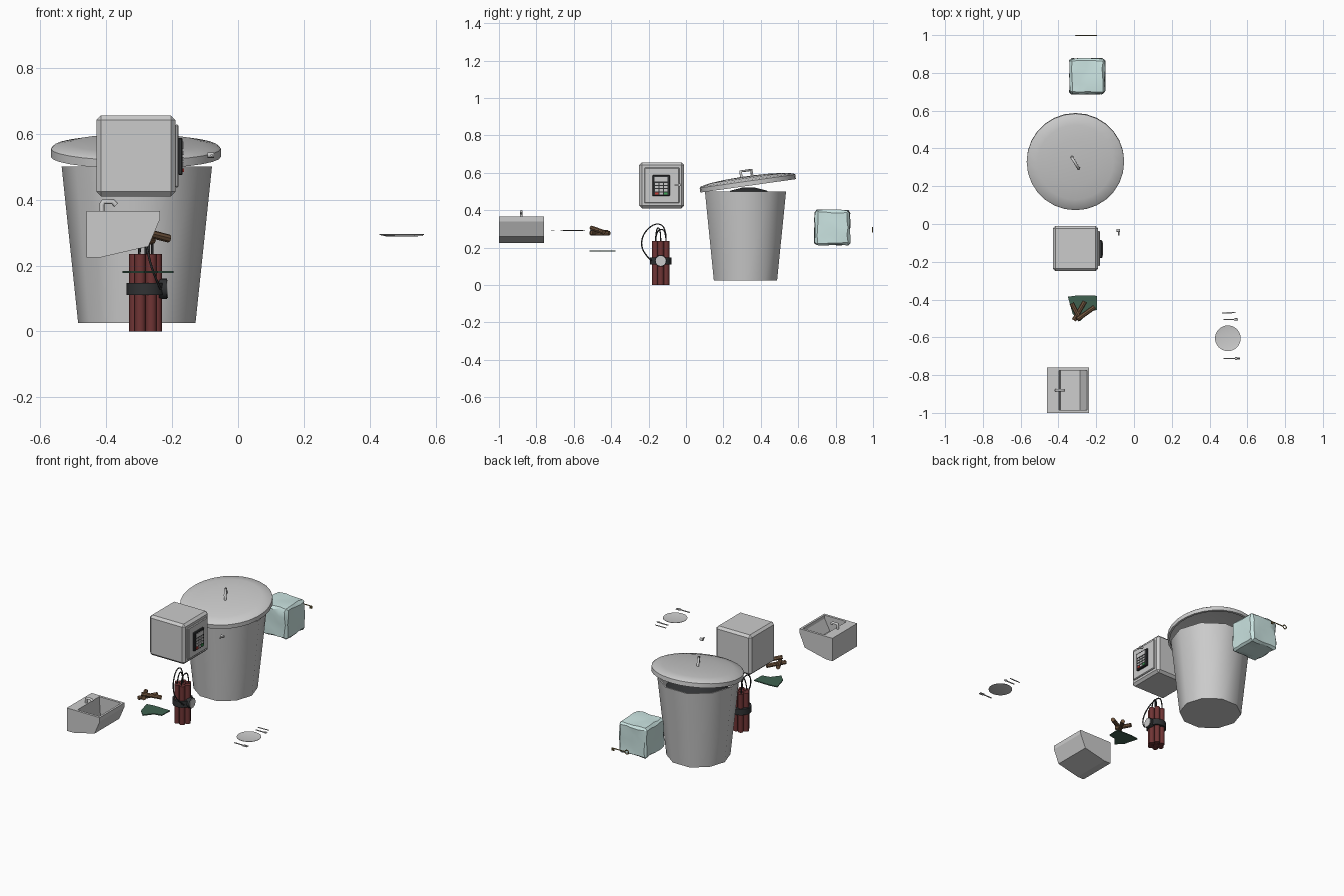
import bpy, bmesh, math, random
from mathutils import Vector, Matrix

if "Cube" in bpy.data.objects:
    bpy.data.objects.remove(bpy.data.objects["Cube"])

random.seed(4)


def material(name, r, g, b):
    m = bpy.data.materials.new(name)
    m.diffuse_color = (r, g, b, 1)
    m.use_nodes = True
    m.node_tree.nodes["Principled BSDF"].inputs["Base Color"].default_value = m.diffuse_color
    return m


RED = material("red paper", 0.16, 0.035, 0.035)
DARK = material("dark rubber", 0.03, 0.032, 0.034)
ICE = material("ice", 0.60, 0.78, 0.76)
WOOD = material("wood", 0.17, 0.095, 0.05)
CLOTH = material("green cloth", 0.05, 0.12, 0.08)
BRASS = material("brass", 0.25, 0.18, 0.06)
ALERT = material("red button", 0.6, 0.05, 0.04)
GO = material("green button", 0.05, 0.4, 0.1)


def finish(bm, name, mat=None, angle=None):
    bmesh.ops.recalc_face_normals(bm, faces=bm.faces)
    me = bpy.data.meshes.new(name)
    bm.to_mesh(me)
    bm.free()
    ob = bpy.data.objects.new(name, me)
    bpy.context.collection.objects.link(ob)
    if mat:
        me.materials.append(mat)
    if angle:
        bpy.ops.object.select_all(action='DESELECT')
        ob.select_set(True)
        bpy.context.view_layer.objects.active = ob
        bpy.ops.object.shade_smooth_by_angle(angle=math.radians(angle))
    return ob


def box(name, lo, hi, mat=None, bevel=0):
    lo, hi = Vector(lo), Vector(hi)
    bm = bmesh.new()
    bmesh.ops.create_cube(bm, size=1, matrix=Matrix.Translation((lo + hi) / 2) @ Matrix.Diagonal((*(hi - lo), 1)))
    if bevel:
        bmesh.ops.bevel(bm, geom=bm.edges[:], offset=bevel, segments=1, affect='EDGES')
    return finish(bm, name, mat)


def rod(name, a, b, r, n=12, mat=None, r2=None):
    a, b = Vector(a), Vector(b)
    d = b - a
    bm = bmesh.new()
    m = Matrix.Translation((a + b) / 2) @ d.to_track_quat('Z', 'Y').to_matrix().to_4x4()
    bmesh.ops.create_cone(bm, cap_ends=True, segments=n, radius1=r, radius2=r2 or r, depth=d.length, matrix=m)
    return finish(bm, name, mat, 40)


def lathe(name, profile, n, matrix, mat=None, angle=40):
    bm = bmesh.new()
    rings = [[bm.verts.new((r * math.cos(2 * math.pi * i / n), r * math.sin(2 * math.pi * i / n), z))
              for i in range(n)] for r, z in profile]
    for p, q in zip(rings, rings[1:]):
        for i in range(n):
            j = (i + 1) % n
            bm.faces.new((p[i], p[j], q[j], q[i]))
    bm.faces.new(rings[0])
    bm.faces.new(rings[-1])
    bm.transform(matrix)
    return finish(bm, name, mat, angle)


def slab(name, points, offset, mat=None):
    bm = bmesh.new()
    f = bm.faces.new([bm.verts.new(p) for p in points])
    ext = bmesh.ops.extrude_face_region(bm, geom=[f])
    bmesh.ops.translate(bm, vec=offset, verts=[v for v in ext['geom'] if isinstance(v, bmesh.types.BMVert)])
    if f.is_valid and not any(len(e.link_faces) == 1 for e in f.edges):
        pass
    elif not f.is_valid:
        bmesh.ops.holes_fill(bm, edges=bm.edges[:])
    return finish(bm, name, mat)


def tube(name, points, r, mat=None, res=4, kind='POLY', cyclic=False):
    cu = bpy.data.curves.new(name, 'CURVE')
    cu.dimensions = '3D'
    cu.bevel_depth, cu.bevel_resolution, cu.use_fill_caps = r, 1, True
    sp = cu.splines.new(kind)
    sp.points.add(len(points) - 1)
    for p, c in zip(sp.points, points):
        p.co = (*c, 1)
    sp.use_cyclic_u = cyclic
    if kind == 'NURBS':
        sp.use_endpoint_u, sp.order_u, sp.resolution_u = True, 3, res
    ob = bpy.data.objects.new(name, cu)
    bpy.context.collection.objects.link(ob)
    bpy.ops.object.select_all(action='DESELECT')
    ob.select_set(True)
    bpy.context.view_layer.objects.active = ob
    bpy.ops.object.convert(target='MESH')
    if mat:
        bpy.context.object.data.materials.append(mat)


# Rubbish bin: open ten-sided bucket, tilted lid with handle, dark bag inside
lathe("bin_body", [(.178, .025), (.228, .50), (.22, .50), (.172, .035)], 10, Matrix.Translation((-.307, .318, 0)))
lid = Matrix.Translation((-.31, .332, .53)) @ Matrix.Rotation(math.radians(8), 4, 'X')
lathe("bin_lid", [(.15, .028), (.245, .008), (.245, 0), (.258, 0), (.258, .025), (.25, .032),
                  (.2, .042), (.12, .049), (.03, .052)], 28, lid)
h = lid @ Matrix.Rotation(math.radians(-59), 4, 'Z')
tube("lid_handle", [h @ Vector(p) for p in ((-.034, 0, .045), (-.034, 0, .082), (.034, 0, .082), (.034, 0, .045))], .008)
lathe("bin_bag", [(.19, .40), (.17, .46), (.10, .505), (.03, .522)], 10,
      Matrix.Translation((-.307, .335, 0)), DARK)

# Safe: bevelled body, door, keypad
box("safe_body", (-.43, -.25, .41), (-.19, -.01, .655), None, .014)
box("safe_door", (-.192, -.222, .437), (-.18, -.036, .628), None, .004)
box("keypad", (-.182, -.18, .475), (-.168, -.086, .587), DARK, .003)
box("keypad_screen", (-.17, -.168, .553), (-.165, -.098, .577))
for row in range(4):
    for col in range(3):
        y, z = -.166 + col * .024, .484 + row * .017
        mat = {(0, 0): ALERT, (0, 2): GO}.get((row, col))
        box("keypad_button", (-.17, y, z), (-.164, y + .018, z + .011), mat)

# Loose handle floating in front of the safe
tube("safe_handle", [(-.08, -.062, .535), (-.08, -.03, .535)], .004)
rod("safe_handle_hub", (-.092, -.034, .535), (-.073, -.034, .535), .008, 10)

# Sink: extruded profile with a carved basin, plus tap
profile = [(-.46, .225), (-.415, .225), (-.272, .258), (-.237, .34), (-.237, .365), (-.46, .365)]
sink = slab("sink", [(x, -1, z) for x, z in profile], (0, .24, 0))
basin = [(-.40, .40), (-.25, .40), (-.25, .345), (-.285, .277), (-.39, .25)]
cutter = slab("basin_cutter", [(x, -.985, z) for x, z in basin], (0, .21, 0))
mod = sink.modifiers.new("basin", 'BOOLEAN')
mod.operation, mod.object, mod.solver = 'DIFFERENCE', cutter, 'EXACT'
bpy.ops.object.select_all(action='DESELECT')
sink.select_set(True)
bpy.context.view_layer.objects.active = sink
bpy.ops.object.modifier_apply(modifier=mod.name)
bpy.data.objects.remove(cutter)
tube("tap", [(-.413, -.88, .36), (-.413, -.88, .385), (-.408, -.88, .394), (-.38, -.88, .394),
             (-.37, -.88, .383)], .008)

# Ragged cloth and three logs
slab("cloth", [(x, y, .178) for x, y in ((-.35, -.385), (-.30, -.378), (-.195, -.38), (-.197, -.455),
               (-.245, -.465), (-.285, -.515), (-.325, -.475))], (0, 0, .006), CLOTH)
for a, b in (((-.26, -.41, .277), (-.318, -.51, .277)), ((-.33, -.42, .282), (-.285, -.505, .282)),
             ((-.21, -.44, .282), (-.30, -.505, .305))):
    rod("log", a, b, .0125, 8, WOOD)

# Dynamite: seven sticks, belt, clock and wires
cx, cy, r = -.28, -.135, .0167
for i in range(7):
    d = 0 if i == 6 else 2 * r
    x, y = cx + d * math.cos(i * math.pi / 3), cy + d * math.sin(i * math.pi / 3)
    rod("dynamite_stick", (x, y, 0), (x, y, .235), r, 12, RED)
rod("belt", (cx, cy, .11), (cx, cy, .147), .058, 12, DARK)
rod("clock_case", (-.24, cy, .129), (-.216, cy, .129), .031, 20, DARK)
rod("clock_face", (-.22, cy, .129), (-.213, cy, .129), .027, 20)
wires = [[(-.30, -.106, .23), (-.30, -.105, .31), (-.30, -.165, .335), (-.28, -.235, .27), (-.26, -.24, .18),
          (-.235, -.185, .13)],
         [(-.26, -.106, .23), (-.26, -.11, .29), (-.265, -.135, .30), (-.27, -.16, .28), (-.27, -.163, .23)],
         [(-.28, -.135, .23), (-.28, -.135, .30), (-.29, -.16, .31), (-.30, -.163, .23)]]
for w in wires:
    tube("fuse_wire", w, .0035, DARK, 5, 'NURBS')

# Plate and cutlery
lathe("plate", [(.045, -.003), (.068, .002), (.068, .004), (.045, 0)], 32, Matrix.Translation((.497, -.605, .291)))
slab("knife", [(x, y, .29) for x, y in ((.465, -.473), (.515, -.473), (.54, -.47), (.53, -.466), (.465, -.468))],
     (0, 0, .003))
for name, y in (("spoon", -.506), ("fork", -.712)):
    box(name + "_shaft", (.475, y - .003, .29), (.54, y + .003, .294))
    if name == "spoon":
        lathe("spoon_bowl", [(.004, -.002), (.009, .002), (.009, .004), (.004, 0)], 12,
              Matrix.Translation((.54, y, .291)) @ Matrix.Diagonal((1.3, .9, 1, 1)))
    else:
        box("fork_neck", (.535, y - .009, .29), (.545, y + .009, .294))
        for k in (-1, 0, 1):
            box("fork_tine", (.544, y + k * .007 - .002, .29), (.562, y + k * .007 + .002, .294))

# Ice block: chipped, uneven cube
bm = bmesh.new()
bmesh.ops.create_cube(bm, size=2)
bmesh.ops.bevel(bm, geom=bm.edges[:], offset=.13, segments=1, affect='EDGES')
bmesh.ops.subdivide_edges(bm, edges=[e for e in bm.edges if e.calc_length() > .5], cuts=3, use_grid_fill=True)
for v in bm.verts:
    v.co += Vector([random.uniform(-.045, .045) for _ in range(3)])
bm.transform(Matrix.Translation((-.247, .782, .307)) @ Matrix.Scale(.093, 4))
finish(bm, "ice_block", ICE, 28)

# Brass key behind the ice block
tube("key_bow", [(-.297 + .012 * math.cos(t * math.pi / 6), .997, .295 + .012 * math.sin(t * math.pi / 6))
                 for t in range(12)], .003, BRASS, cyclic=True)
rod("key_shaft", (-.286, .997, .295), (-.195, .997, .295), .003, 8, BRASS)
for x in (-.212, -.202):
    box("key_tooth", (x, .995, .28), (x + .006, .999, .295), BRASS)
